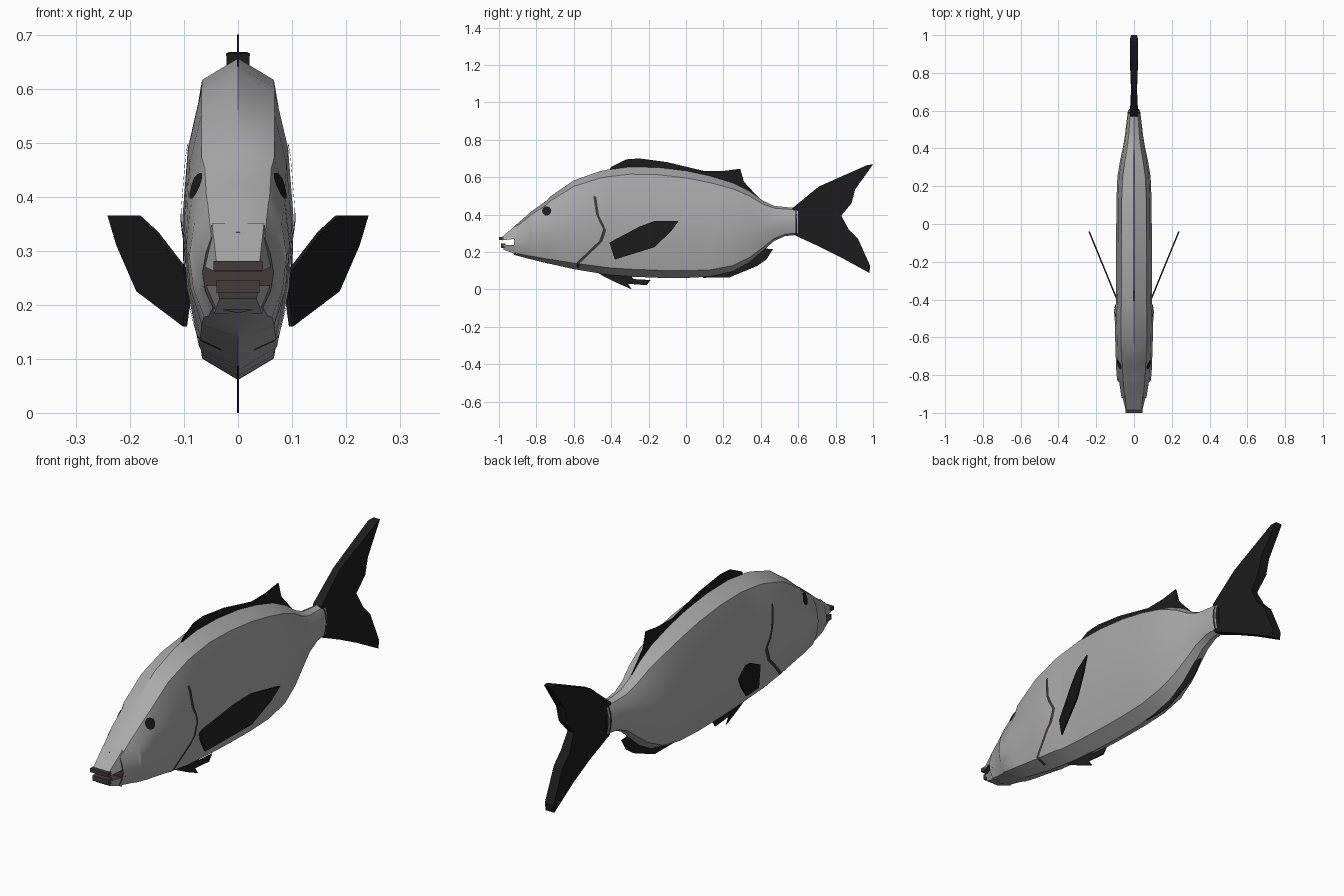
import bpy, bmesh, math
from mathutils import Vector
from mathutils.bvhtree import BVHTree

if "Cube" in bpy.data.objects:
    bpy.data.objects.remove(bpy.data.objects["Cube"])


def material(name, rgb):
    m = bpy.data.materials.new(name)
    m.diffuse_color = (*rgb, 1)
    m.use_nodes = True
    m.node_tree.nodes["Principled BSDF"].inputs["Base Color"].default_value = m.diffuse_color
    return m


GREY = material("scale grey", (0.40, 0.40, 0.40))
BLACK = material("fin black", (0.012, 0.012, 0.012))
FLESH = material("gill brown", (0.055, 0.043, 0.045))


def make(name, verts, faces, mats, smooth=None):
    me = bpy.data.meshes.new(name)
    me.from_pydata([tuple(v) for v in verts], [], faces)
    bm = bmesh.new()
    bm.from_mesh(me)
    bmesh.ops.recalc_face_normals(bm, faces=bm.faces)
    bm.to_mesh(me)
    bm.free()
    ob = bpy.data.objects.new(name, me)
    bpy.context.collection.objects.link(ob)
    for m in mats:
        me.materials.append(m)
    if smooth:
        bpy.ops.object.select_all(action='DESELECT')
        ob.select_set(True)
        bpy.context.view_layer.objects.active = ob
        bpy.ops.object.shade_smooth_by_angle(angle=math.radians(smooth))
    return ob


def loft(name, rings, mats, smooth=None):
    n = len(rings[0])
    verts = [v for r in rings for v in r]
    faces = [(i * n + j, i * n + (j + 1) % n, (i + 1) * n + (j + 1) % n, (i + 1) * n + j)
             for i in range(len(rings) - 1) for j in range(n)]
    faces += [tuple(range(n)), tuple(range(len(verts) - n, len(verts)))]
    return make(name, verts, faces, mats, smooth)


def body_ring(y, top, bot, w, shoulder):
    h = top - bot
    d = 0.068 * h
    half = [(shoulder * w, top - d), (0.9 * w, top - 0.26 * h), (w, bot + 0.5 * h),
            (0.92 * w, bot + 0.27 * h), (0.70 * w, bot + d)]
    return ([(0, y, top)] + [(x, y, z) for x, z in half] + [(0, y, bot)] +
            [(-x, y, z) for x, z in reversed(half)])


# body: y, top, bottom, half width, shoulder ratio
stations = [(-0.92, 0.335, 0.185, 0.066, 0.75), (-0.84, 0.405, 0.163, 0.078, 0.72),
            (-0.825, 0.418, 0.160, 0.090, 0.65), (-0.745, 0.475, 0.140, 0.096, 0.64),
            (-0.725, 0.497, 0.136, 0.096, 0.70), (-0.60, 0.583, 0.108, 0.100, 0.68),
            (-0.46, 0.632, 0.085, 0.103, 0.66), (-0.42, 0.640, 0.078, 0.096, 0.70),
            (-0.30, 0.656, 0.068, 0.095, 0.70), (-0.15, 0.653, 0.062, 0.095, 0.70),
            (0.0, 0.635, 0.061, 0.094, 0.70), (0.13, 0.607, 0.068, 0.093, 0.70),
            (0.25, 0.570, 0.095, 0.088, 0.68), (0.34, 0.525, 0.145, 0.073, 0.64),
            (0.41, 0.475, 0.205, 0.058, 0.60), (0.47, 0.447, 0.258, 0.048, 0.58),
            (0.53, 0.440, 0.285, 0.041, 0.58), (0.60, 0.435, 0.292, 0.032, 0.58)]
body = loft("body", [body_ring(*s) for s in stations], [GREY, FLESH], 32)
for p in body.data.polygons:          # throat at the front end
    if p.center.y < -0.915:
        p.material_index = 1


# jaws: y, top, bottom, half width at top and bottom
def jaw(name, rows):
    ob = loft(name, [[(a, y, t), (b, y, lo), (-b, y, lo), (-a, y, t)]
                     for y, t, lo, a, b in rows], [GREY, FLESH])
    for p in ob.data.polygons:
        if p.normal.y < -0.9 or (p.normal.z < -0.5) == (name == "upper_jaw") and abs(p.normal.z) > 0.8:
            p.material_index = 1


jaw("upper_jaw", [(-0.90, 0.350, 0.272, 0.048, 0.066), (-0.985, 0.280, 0.262, 0.040, 0.044)])
jaw("lower_jaw", [(-0.90, 0.236, 0.184, 0.066, 0.044), (-0.975, 0.236, 0.212, 0.040, 0.034)])


# lips
def box(name, x, y0, y1, z0, z1):
    loft(name, [[(x, y, z0), (x, y, z1), (-x, y, z1), (-x, y, z0)] for y in (y0, y1)], [FLESH])


box("upper_lip", 0.045, -1.0, -0.975, 0.263, 0.281)
box("lower_lip", 0.040, -0.99, -0.965, 0.222, 0.246)

# thin decals laid on the body surface
tree = BVHTree.FromPolygons([v.co for v in body.data.vertices],
                            [tuple(p.vertices) for p in body.data.polygons])


def on_body(y, z, side):
    hit = tree.ray_cast(Vector((side, y, z)), Vector((-side, 0, 0)))[0]
    return (hit.x + side * 0.004, y, z)


gill = [(-0.488, 0.50), (-0.473, 0.40), (-0.435, 0.32), (-0.455, 0.26), (-0.575, 0.145), (-0.578, 0.11)]
for side, label in ((1, "right"), (-1, "left")):
    eye = [on_body(-0.745 + 0.025 * math.cos(a * math.pi / 5),
                   0.42 + 0.025 * math.sin(a * math.pi / 5), side) for a in range(10)]
    eye.append(on_body(-0.745, 0.42, side))
    make(label + "_eye", eye, [(i, (i + 1) % 10, 10) for i in range(10)], [BLACK])

    path = []
    for (y0, z0), (y1, z1) in zip(gill, gill[1:]):
        path += [(y0 + (y1 - y0) * t / 4, z0 + (z1 - z0) * t / 4) for t in range(4)]
    strip = []
    for y, z in path:
        strip += [on_body(y - 0.008, z, side), on_body(y + 0.008, z - 0.004, side)]
    make(label + "_gill_slit", strip,
         [(i, i + 1, i + 3, i + 2) for i in range(0, len(strip) - 2, 2)], [FLESH])


# flat fins from side outlines; place(y, z) gives the mid-plane x
def fin(name, outline, thick, place=lambda y, z: 0.0):
    return loft(name, [[(place(y, z) + s * (thick(y) if callable(thick) else thick), y, z)
                        for y, z in outline] for s in (-1, 1)], [BLACK])


fin("dorsal_fin", [(-0.42, 0.62), (-0.40, 0.655), (-0.32, 0.695), (-0.25, 0.70), (-0.10, 0.68),
                   (0.10, 0.632), (0.20, 0.633), (0.29, 0.645), (0.31, 0.575), (0.37, 0.51),
                   (0.43, 0.45), (0.36, 0.48), (0.20, 0.55), (-0.15, 0.62)], 0.002)
fin("anal_fin", [(0.06, 0.09), (0.09, 0.062), (0.23, 0.063), (0.38, 0.125), (0.43, 0.16),
                 (0.465, 0.215), (0.38, 0.222), (0.30, 0.16), (0.20, 0.10)], 0.002)
fin("pelvic_fin", [(-0.47, 0.09), (-0.45, 0.075), (-0.37, 0.035), (-0.29, 0.0), (-0.31, 0.03),
                   (-0.21, 0.022), (-0.19, 0.05), (-0.28, 0.055), (-0.30, 0.08)], 0.002)
fin("tail_fin", [(0.57, 0.435), (0.71, 0.55), (0.97, 0.665), (1.0, 0.668), (0.905, 0.535),
                 (0.885, 0.46), (0.83, 0.395), (0.87, 0.32), (0.92, 0.27), (0.985, 0.125),
                 (0.98, 0.088), (0.83, 0.17), (0.71, 0.23), (0.58, 0.29)],
    lambda y: 0.022 if y < 0.65 or 0.84 < y < 0.99 else 0.016)
for side, label in ((1, "right"), (-1, "left")):
    fin(label + "_pectoral_fin", [(-0.41, 0.25), (-0.25, 0.335), (-0.17, 0.365), (-0.04, 0.365),
                                  (-0.08, 0.31), (-0.17, 0.225), (-0.38, 0.16)], 0.004,
        lambda y, z: side * (0.09 + 0.41 * (y + 0.40)))

# tail root cuff where the tail fin wraps the body end
loft("tail_root", [body_ring(0.585, 0.437, 0.29, 0.036, 0.58), body_ring(0.61, 0.43, 0.295, 0.026, 0.58)], [BLACK])
